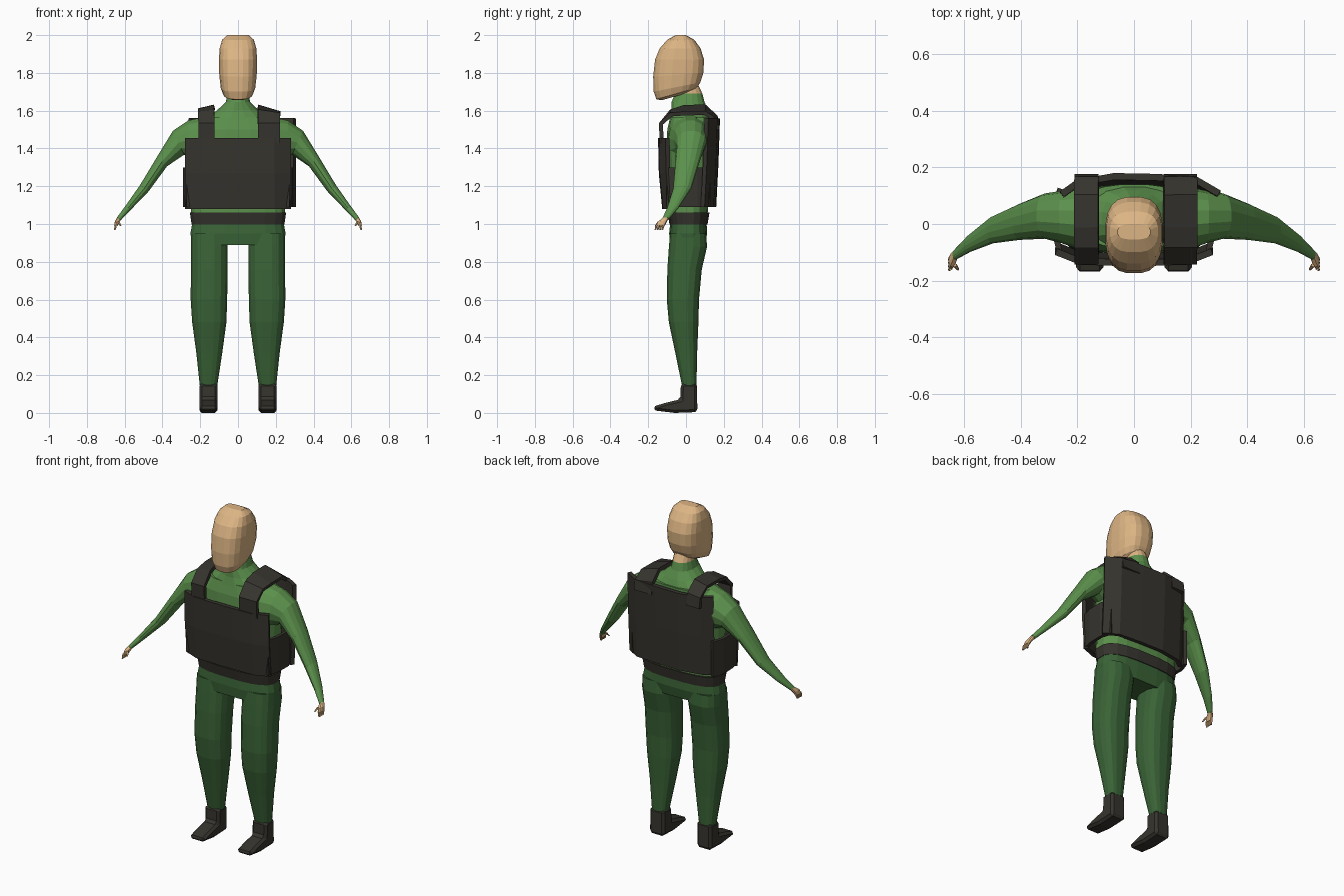
import bpy, bmesh, math
from mathutils import Vector as V

if "Cube" in bpy.data.objects:
    bpy.data.objects.remove(bpy.data.objects["Cube"])


def material(name, rgb):
    m = bpy.data.materials.new(name)
    m.diffuse_color = (*rgb, 1)
    m.use_nodes = True
    m.node_tree.nodes["Principled BSDF"].inputs["Base Color"].default_value = m.diffuse_color
    return m


SKIN = material("skin tan", (0.72, 0.46, 0.23))
SHIRT = material("shirt green", (0.105, 0.28, 0.072))
PANTS = material("trouser green", (0.042, 0.125, 0.037))
DARK = material("dark charcoal", (0.037, 0.034, 0.027))


def finish(name, bm, mats, rule=None):
    bmesh.ops.recalc_face_normals(bm, faces=bm.faces)
    if rule:
        for f in bm.faces:
            f.material_index = rule(f.calc_center_median())
    me = bpy.data.meshes.new(name)
    bm.to_mesh(me)
    bm.free()
    for m in mats:
        me.materials.append(m)
    ob = bpy.data.objects.new(name, me)
    bpy.context.collection.objects.link(ob)
    return ob


def loft(name, rings, mats, n=16, p=2.0, caps=True, rule=None):
    """Skin superellipse rings, each given as (end, opposite end, half-width vector)."""
    bm = bmesh.new()
    loops = []
    for a, b, w in rings:
        a, b, w = V(a), V(b), V(w)
        c, u = (a + b) / 2, (a - b) / 2
        loop = []
        for i in range(n):
            t = 2 * math.pi * (i + 0.5) / n
            cs, sn = math.cos(t), math.sin(t)
            fu = math.copysign(abs(cs) ** (2 / p), cs)
            fw = math.copysign(abs(sn) ** (2 / p), sn)
            loop.append(bm.verts.new(c + u * fu + w * fw))
        loops.append(loop)
    for r, s in zip(loops, loops[1:]):
        for i in range(n):
            j = (i + 1) % n
            bm.faces.new((r[i], r[j], s[j], s[i]))
    if caps:
        bm.faces.new(loops[0])
        bm.faces.new(loops[-1])
    return finish(name, bm, mats, rule)


def level(z, cx, yf, yb, rx):
    """Horizontal ring from front y to back y."""
    return ((cx, yf, z), (cx, yb, z), (rx, 0, 0))


def sheet(name, rows, thick):
    """Grid of points thickened into a plate."""
    bm = bmesh.new()
    g = [[bm.verts.new(q) for q in row] for row in rows]
    for r, s in zip(g, g[1:]):
        for i in range(len(r) - 1):
            bm.faces.new((r[i], r[i + 1], s[i + 1], s[i]))
    ob = finish(name, bm, [DARK])
    mod = ob.modifiers.new("thickness", "SOLIDIFY")
    mod.thickness, mod.offset = thick, 0
    return ob


# Head, with tilted jaw rings
head = [(-.13, 1.655, .03, 1.70, .05), (-.158, 1.66, .06, 1.722, .078),
        (-.172, 1.70, .077, 1.75, .092), (-.175, 1.78, .093, 1.80, .10),
        (-.165, 1.87, .097, 1.87, .102), (-.14, 1.93, .078, 1.93, .098),
        (-.10, 1.975, .045, 1.975, .085), (-.055, 2.0, .0, 2.0, .058)]
loft("head", [((0, a, b), (0, c, d), (w, 0, 0)) for a, b, c, d, w in head],
     [SKIN], n=20, p=2.7)

# Torso and neck
loft("torso", [level(1.05, 0, -.095, .115, .25), level(1.25, 0, -.095, .13, .25),
               level(1.40, 0, -.105, .14, .255), level(1.50, 0, -.10, .14, .25),
               level(1.565, 0, -.085, .14, .19)],
     [SHIRT], n=20, p=2.8)
loft("neck", [level(1.55, 0, -.09, .138, .19), level(1.60, 0, -.08, .12, .115),
              level(1.645, 0, -.078, .10, .066), level(1.69, 0, -.06, .088, .055),
              level(1.75, 0, -.05, .06, .05)],
     [SHIRT, SKIN], n=16, p=2.2, rule=lambda c: int(c.z > 1.70))

# Belt and hips
loft("belt", [level(.998, 0, -.088, .115, .248), level(1.06, 0, -.10, .125, .257)],
     [DARK], n=20, p=2.8)
loft("hips", [level(1.0, 0, -.085, .11, .245), level(.95, 0, -.09, .113, .254),
              level(.89, 0, -.085, .10, .245)],
     [PANTS], n=20, p=2.9)

# Arm rings: upper x,z, lower x,z, depth centre, half depth
arm = [(.16, 1.575, .20, 1.32, .02, .115), (.265, 1.55, .25, 1.345, .025, .092),
       (.345, 1.495, .285, 1.365, .028, .08), (.43, 1.355, .375, 1.305, .008, .064),
       (.52, 1.205, .473, 1.172, -.02, .048), (.597, 1.095, .567, 1.075, -.07, .03),
       (.641, 1.035, .62, 1.02, -.108, .018)]
leg = [(.95, .152, -.085, .108, .098), (.88, .152, -.092, .113, .099),
       (.76, .152, -.10, .085, .099), (.60, .154, -.103, .07, .098),
       (.48, .152, -.092, .067, .092), (.32, .152, -.058, .06, .07),
       (.145, .156, -.022, .056, .047)]
boot = [(-.027, .157), (.058, .157), (.06, .02), (.05, .004), (-.06, 0),
        (-.16, .012), (-.177, .032), (-.11, .053), (-.03, .072)]

for s, side in ((-1, "left"), (1, "right")):
    loft(side + "_sleeve", [((s * a, y, b), (s * c, y, d), (0, w, 0))
                            for a, b, c, d, y, w in arm], [SHIRT], n=14, p=2.1)
    # Hand: palm, four fingers and thumb
    loft(side + "_palm", [((s * .640, -.108, 1.036), (s * .620, -.108, 1.022), (0, .016, 0)),
                          ((s * .652, -.127, 1.015), (s * .630, -.127, 1.005), (0, .025, 0)),
                          ((s * .656, -.137, .992), (s * .638, -.137, .988), (0, .024, 0))],
         [SKIN], n=10, p=2.6)
    fingers = [((.647, -.157 + .013 * i, .995), (.652, -.162 + .012 * i, .968)) for i in range(4)]
    fingers.append(((.633, -.145, 1.012), (.622, -.160, .990)))
    for i, (a, b) in enumerate(fingers):
        loft(f"{side}_finger_{i + 1}",
             [((s * (q[0] - r), q[1], q[2]), (s * (q[0] + r), q[1], q[2]), (0, r * .8, 0))
              for q, r in ((a, .008), (b, .005))], [SKIN], n=6)
    # Trouser leg
    loft(side + "_trouser_leg", [level(z, s * x, f, b, w) for z, x, f, b, w in leg],
         [PANTS], n=16, p=2.6)
    # Boot: extruded side profile with bevelled edges
    bm = bmesh.new()
    face = bm.faces.new([bm.verts.new((s * .108, y, z)) for y, z in boot])
    ext = bmesh.ops.extrude_face_region(bm, geom=[face])
    bmesh.ops.translate(bm, vec=(s * .097, 0, 0),
                        verts=[e for e in ext["geom"] if isinstance(e, bmesh.types.BMVert)])
    ob = finish(side + "_boot", bm, [DARK])
    mod = ob.modifiers.new("rounding", "BEVEL")
    mod.width, mod.segments, mod.limit_method, mod.angle_limit = .018, 1, "ANGLE", 1.3
    # Vest side panel
    sheet(side + "_side_panel", [[(s * .262, -.10, z), (s * .28, -.03, z),
                                  (s * .282, .06, z), (s * .26, .125, z)]
                                 for z in (1.09, 1.30)], .02)

# Vest front and back plates
front = [(-.275, -.098), (-.19, -.132), (-.06, -.136), (.06, -.136), (.19, -.132), (.275, -.098)]
sheet("vest_front", [[(x, y + d, z) for x, y in front]
                     for z, d in ((1.08, .022), (1.27, .004), (1.455, 0))], .024)
back = [(-.255, .105), (-.2, .145), (-.07, .168), (.08, .165), (.22, .155), (.30, .108)]
sheet("vest_back", [[(x, y - d, z) for x, y in back]
                    for z, d in ((1.09, .02), (1.32, .008), (1.56, 0))], .024)

# Shoulder straps, sloping down outwards
path = [(-.128, 1.43, 0), (-.133, 1.53, 0), (-.078, 1.597, .5), (-.01, 1.62, 1),
        (.10, 1.622, 1), (.158, 1.568, .5), (.166, 1.50, 0)]
for name, inner, outer, drop in (("left_strap", -.125, -.21, .02),
                                 ("right_strap", .105, .222, .035)):
    sheet(name, [[(inner, y, z), (outer, y, z - drop * k)] for y, z, k in path], .022)
